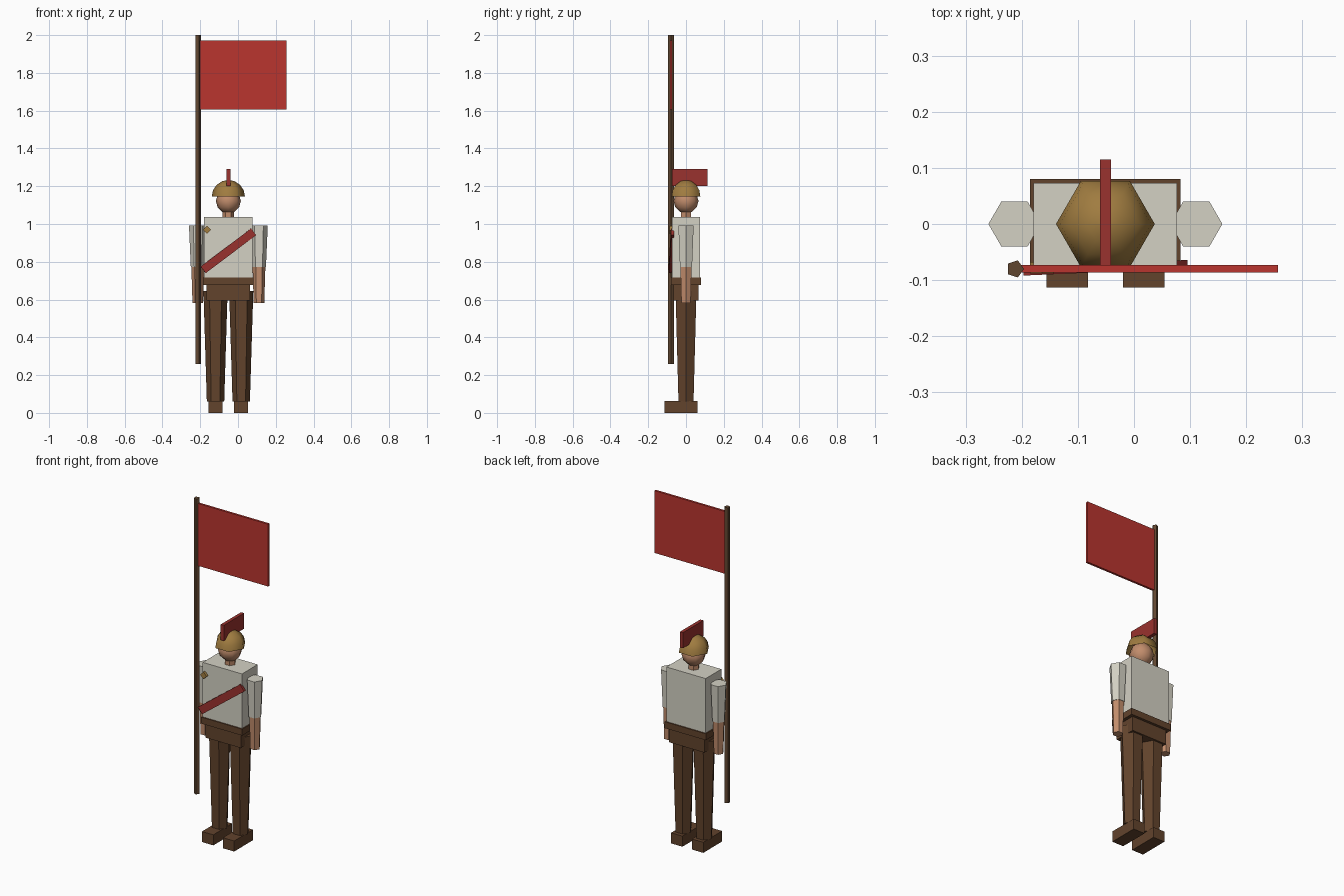
import bpy
from math import radians, sin, cos, pi
from mathutils import Matrix

if "Cube" in bpy.data.objects:
    bpy.data.objects.remove(bpy.data.objects["Cube"])

CX = -0.051  # centre line of the figure


def material(name, rgb):
    lin = [((c / 255 + 0.055) / 1.055) ** 2.4 for c in rgb] + [1]
    m = bpy.data.materials.new(name)
    m.use_nodes = True
    m.diffuse_color = lin
    m.node_tree.nodes["Principled BSDF"].inputs["Base Color"].default_value = lin
    return m


cream = material("cream cloth", (212, 209, 196))
red = material("flag red", (186, 53, 47))
dark_red = material("dark red", (154, 50, 46))
skin = material("skin", (194, 141, 108))
gold = material("old gold", (160, 124, 64))
brown = material("brown leather", (98, 67, 44))
wood = material("pole wood", (96, 70, 48))


def add(name, verts, faces, mat):
    mesh = bpy.data.meshes.new(name)
    mesh.from_pydata(verts, [], faces)
    mesh.materials.append(mat)
    ob = bpy.data.objects.new(name, mesh)
    bpy.context.collection.objects.link(ob)
    return ob


def box(name, xs, ys, zs, mat):
    verts = [(x, y, z) for x in xs for y in ys for z in zs]
    faces = [(0, 1, 3, 2), (4, 6, 7, 5), (0, 4, 5, 1),
             (2, 3, 7, 6), (0, 2, 6, 4), (1, 5, 7, 3)]
    return add(name, verts, faces, mat)


def lathe(name, profile, sides, mat, at=(CX, 0, 0), capped=True, smooth=False):
    """Rings of (radius, height), listed bottom to top, with optional end caps."""
    verts = [(r * cos(2 * pi * i / sides), r * sin(2 * pi * i / sides), z)
             for r, z in profile for i in range(sides)]
    faces = []
    for k in range(len(profile) - 1):
        for i in range(sides):
            j = (i + 1) % sides
            a, b = k * sides, (k + 1) * sides
            faces.append((a + i, a + j, b + j, b + i))
    if capped:
        faces.append(tuple(reversed(range(sides))))
    faces.append(tuple(range(len(verts) - sides, len(verts))))
    ob = add(name, verts, faces, mat)
    ob.location = at
    if smooth:
        ob.data.shade_smooth()
    return ob


def arc(radius, centre, start, end, steps):
    angles = [radians(start + (end - start) * k / steps) for k in range(steps + 1)]
    return [(max(radius * cos(a), 0.001), centre + radius * sin(a)) for a in angles]


# Torso, belt and hips
box("torso", (CX - 0.128, CX + 0.128), (-0.073, 0.073), (0.716, 1.037), cream)
box("belt", (CX - 0.134, CX + 0.134), (-0.08, 0.08), (0.678, 0.716), brown)
box("hips", (CX - 0.115, CX + 0.115), (-0.065, 0.065), (0.594, 0.679), brown)

# Limbs, one set for each side
for side, s in (("right", -1), ("left", 1)):
    leg, arm = CX + s * 0.068, CX + s * 0.162
    lathe(side + "_leg", [(0.046, 0.06), (0.064, 0.645)], 6, brown, (leg, 0, 0))
    box(side + "_boot", (leg - 0.037, leg + 0.037), (-0.113, 0.062), (0, 0.062), brown)
    lathe(side + "_sleeve", [(0.037, 0.773), (0.0465, 0.992)], 6, cream, (arm, 0, 0))
    lathe(side + "_forearm", [(0.028, 0.582), (0.034, 0.775)], 6, skin, (arm, 0, 0))

# Neck, head, helmet and crest
lathe("neck", [(0.03, 1.03), (0.03, 1.085)], 6, skin)
lathe("head", arc(0.066, 1.122, -90, 90, 6), 8, skin, smooth=True)
lathe("helmet", arc(0.088, 1.145, 0, 90, 4), 6, gold, capped=False, smooth=True)
box("helmet_crest", (CX - 0.01, CX + 0.01), (-0.074, 0.115), (1.2, 1.292), dark_red)

# Sash across the chest
sash = box("sash", (-0.167, 0.167), (-0.0075, 0.0075), (-0.022, 0.022), dark_red)
sash.matrix_world = (Matrix.Translation((CX, -0.078, 0.858))
                     @ Matrix.Rotation(radians(2.5), 4, 'Z')
                     @ Matrix.Rotation(radians(-37), 4, 'Y'))

# Diamond badge
badge = lathe("badge", [(0.021, -0.008), (0.021, 0.012)], 4, gold, (-0.164, -0.076, 0.969))
badge.rotation_euler = (radians(90), 0, 0)

# Pole and flag
lathe("flag_pole", [(0.016, 0.26), (0.016, 2.0)], 5, wood, (-0.212, -0.08, 0))
box("flag", (-0.203, 0.257), (-0.086, -0.073), (1.605, 1.972), red)
